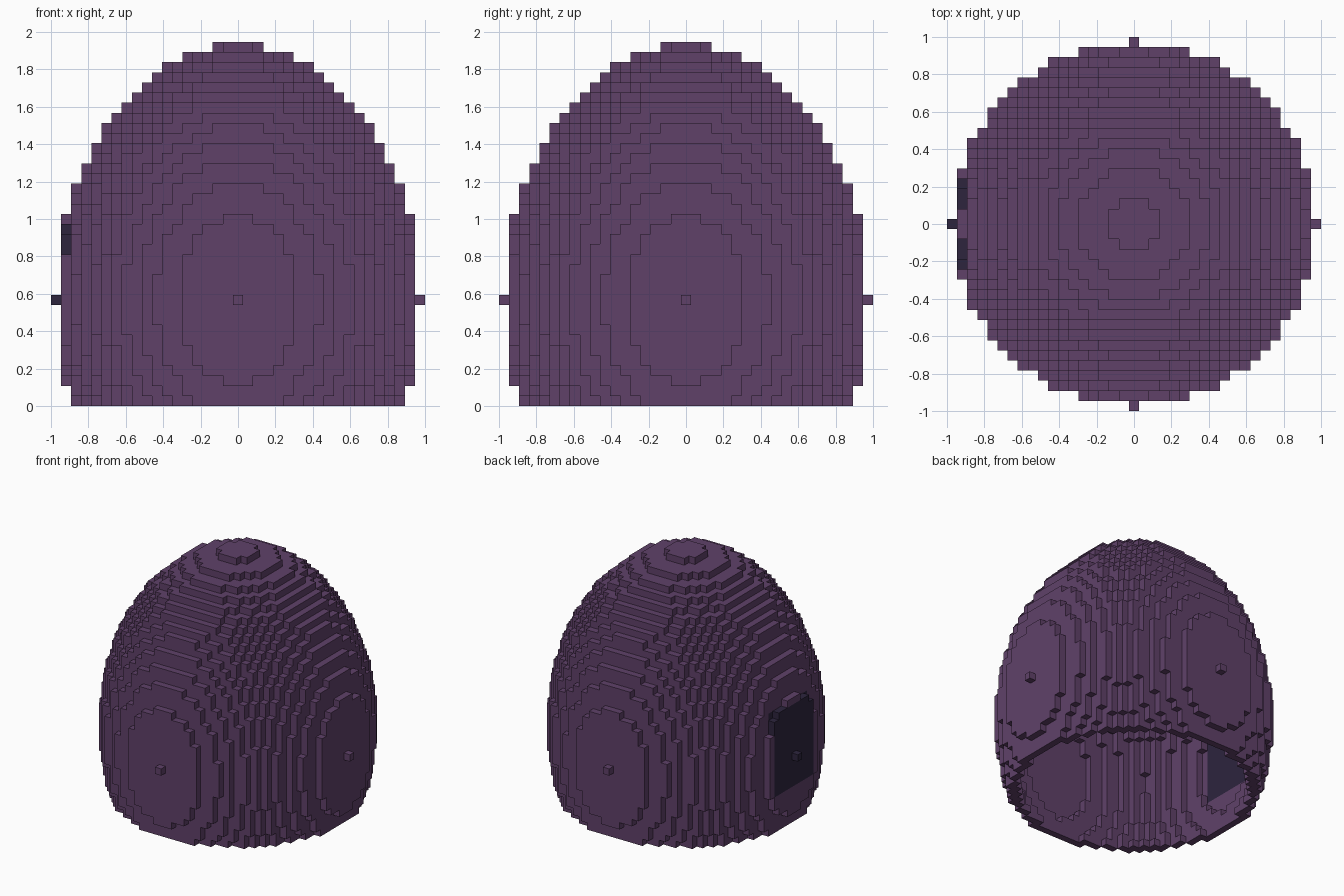
import bpy
import bmesh
from mathutils import Vector

if "Cube" in bpy.data.objects:
    bpy.data.objects.remove(bpy.data.objects["Cube"])

RADIUS = 18            # dome radius in blocks
STRETCH = 1.4          # vertical stretch of the dome
BASE, TOP = -10, 25    # lowest and highest block layers
S = 2 / (2 * RADIUS + 1)   # block size


def material(name, rgb):
    mat = bpy.data.materials.new(name)
    mat.use_nodes = True
    mat.diffuse_color = (*rgb, 1)
    bsdf = mat.node_tree.nodes["Principled BSDF"]
    bsdf.inputs["Base Color"].default_value = (*rgb, 1)
    bsdf.inputs["Roughness"].default_value = 0.9
    return mat


def in_shell(i, j, k):
    """One-block-thick hollow ellipsoid, open where it is cut at the base."""
    d = i * i + j * j + (k / STRETCH) ** 2
    return (RADIUS - 1) ** 2 <= d <= RADIUS ** 2


def in_panel(i, j, k):
    """Dark rectangular panel on the right-hand side wall."""
    return i <= -16 and abs(j) <= 4 and -4 <= k <= 7


def build_blocks(name, cells, solid, mat):
    """Mesh the exposed sides of a set of blocks."""
    bm = bmesh.new()
    verts = {}

    def corner(p):
        key = tuple(int(round(c * 2)) for c in p)
        if key not in verts:
            verts[key] = bm.verts.new((p.x * S, p.y * S, (p.z - BASE + 0.5) * S))
        return verts[key]

    for cell in sorted(cells):
        for axis in range(3):
            for sign in (-1, 1):
                n = Vector((0, 0, 0))
                n[axis] = sign
                c = Vector(cell)
                if tuple(int(v) for v in c + n) in solid:
                    continue
                u = Vector((0, 0, 0))
                u[(axis + 1) % 3] = 0.5
                v = n.cross(u)
                mid = c + n * 0.5
                bm.faces.new([corner(mid + a * u + b * v)
                              for a, b in ((-1, -1), (1, -1), (1, 1), (-1, 1))])
    mesh = bpy.data.meshes.new(name)
    bm.to_mesh(mesh)
    bm.free()
    mesh.materials.append(mat)
    obj = bpy.data.objects.new(name, mesh)
    bpy.context.collection.objects.link(obj)
    return obj


purple = material("dusky purple", (0.115, 0.053, 0.141))
dark = material("dark indigo", (0.026, 0.018, 0.048))

span = range(-RADIUS, RADIUS + 1)
blocks = {(i, j, k) for i in span for j in span
          for k in range(BASE, TOP + 1) if in_shell(i, j, k)}
panel = {c for c in blocks if in_panel(*c)}

# Stepped dome wall, with a single stud on each side
build_blocks("dome_shell", blocks - panel, blocks, purple)
# Dark panel set into the wall, with its stud
build_blocks("side_panel", panel, blocks, dark)
